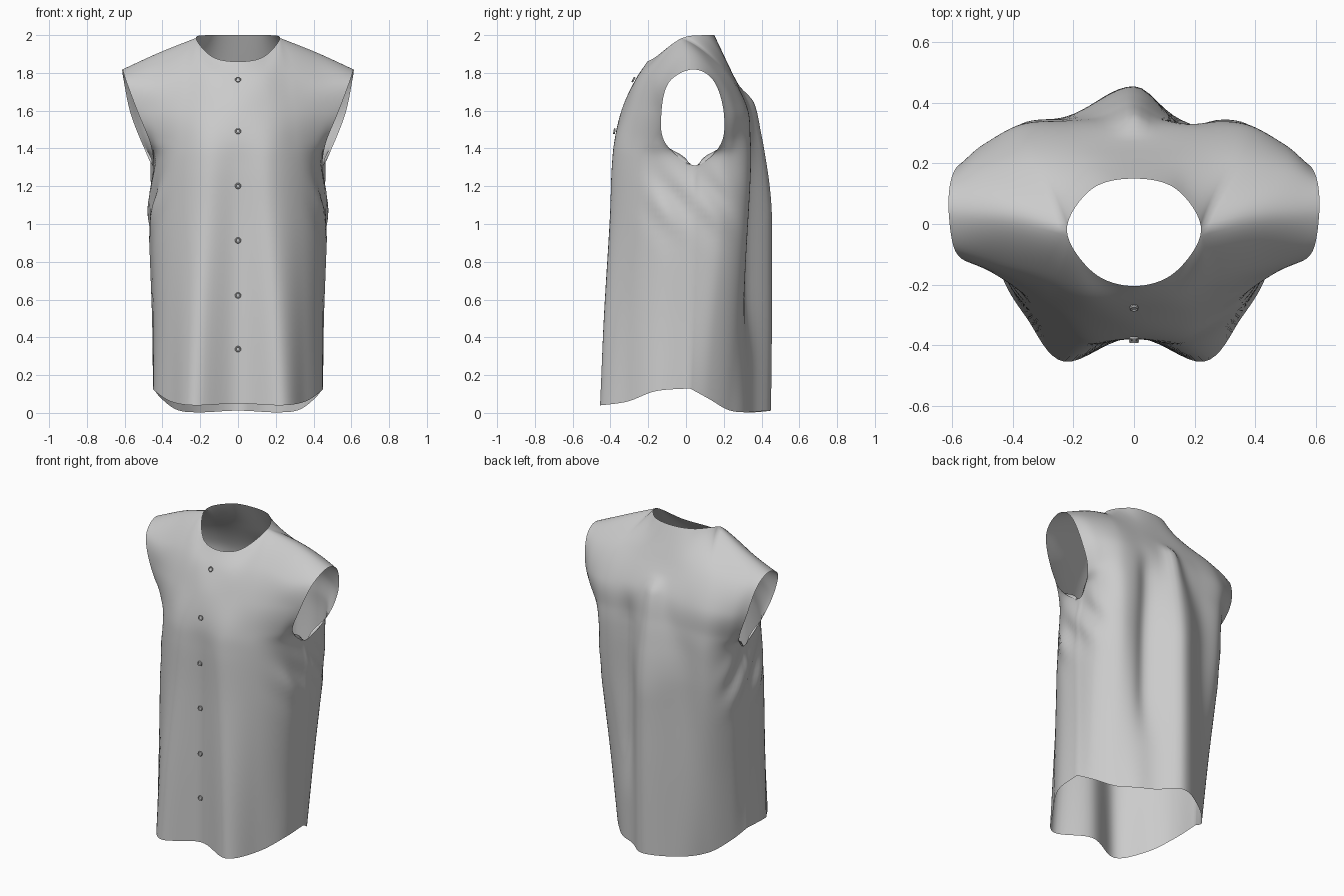
import bpy, bmesh, math
from mathutils import Vector as V

if "Cube" in bpy.data.objects:
    bpy.data.objects.remove(bpy.data.objects["Cube"])

# Half rows of the front and back panels, centre line -> side edge, hem -> shoulder
FRONT = [
    [(0, -.372, .05), (.23, -.455, .04), (.355, -.31, .06), (.44, -.16, .115), (.45, .02, .13)],
    [(0, -.375, .5), (.21, -.434, .5), (.35, -.30, .5), (.435, -.15, .5), (.455, .03, .5)],
    [(0, -.375, 1.0), (.18, -.402, 1.0), (.34, -.29, 1.0), (.44, -.14, 1.0), (.47, .04, 1.0)],
    [(0, -.38, 1.3), (.17, -.387, 1.3), (.33, -.28, 1.3), (.42, -.14, 1.3), (.45, .045, 1.31)],
    [(0, -.375, 1.46), (.17, -.365, 1.45), (.31, -.28, 1.44), (.42, -.18, 1.43), (.465, -.11, 1.43)],
    [(0, -.335, 1.62), (.16, -.31, 1.62), (.3, -.25, 1.61), (.45, -.17, 1.6), (.53, -.13, 1.59)],
    [(0, -.27, 1.76), (.14, -.25, 1.775), (.28, -.17, 1.81), (.45, -.13, 1.76), (.59, -.09, 1.75)],
    [(0, -.205, 1.86), (.135, -.16, 1.885), (.222, -.02, 1.985), (.41, .02, 1.91), (.612, .035, 1.818)],
]
BACK = [
    [(0, .335, .012), (.2, .32, .003), (.32, .225, .015), (.405, .12, .075), (.45, .02, .13)],
    [(0, .34, .5), (.2, .325, .5), (.34, .265, .5), (.43, .15, .5), (.455, .03, .5)],
    [(0, .34, 1.0), (.2, .33, 1.0), (.36, .315, 1.0), (.455, .2, 1.0), (.47, .04, 1.0)],
    [(0, .35, 1.3), (.2, .345, 1.3), (.37, .33, 1.3), (.455, .21, 1.3), (.45, .045, 1.31)],
    [(0, .35, 1.47), (.2, .345, 1.46), (.37, .33, 1.45), (.465, .25, 1.43), (.505, .182, 1.42)],
    [(0, .33, 1.63), (.2, .325, 1.62), (.37, .315, 1.62), (.5, .26, 1.6), (.57, .2, 1.59)],
    [(0, .245, 1.8), (.16, .235, 1.81), (.33, .2, 1.82), (.5, .18, 1.78), (.605, .145, 1.76)],
    [(0, .15, 2.0), (.14, .115, 2.0), (.222, -.02, 1.985), (.41, .02, 1.91), (.612, .035, 1.818)],
]
NU, NV = 32, 70


def spline(pts, t, before=None, after=None):
    """Catmull-Rom through pts, with optional ghost points beyond the ends."""
    pts = [V(p) for p in pts]
    ext = [before or 2 * pts[0] - pts[1]] + pts + [after or 2 * pts[-1] - pts[-2]]
    i = min(int(t), len(pts) - 2)
    f = t - i
    p0, p1, p2, p3 = (V(p) for p in ext[i:i + 4])
    return 0.5 * (2 * p1 + (p2 - p0) * f + (2 * p0 - 5 * p1 + 4 * p2 - p3) * f * f
                  + (3 * p1 - p0 - 3 * p2 + p3) * f ** 3)


def smooth(a, b, x):
    t = max(0, min(1, (x - a) / (b - a)))
    return t * t * (3 - 2 * t)


def bump(x, c, w):
    return math.exp(-((x - c) / w) ** 2)


def across(rows, other, k, a):
    """Point on row k at a = 0 (centre) .. 4 (side edge)."""
    r = rows[k]
    mirror = (-r[1][0], r[1][1], r[1][2])
    if k < 7:
        return spline(r, a, mirror)
    if a <= 2:                      # neckline runs on into the other panel
        return spline(r[:3], a, mirror, other[7][1])
    return spline(r[2:], a - 2)     # shoulder line


def panel_point(rows, u, v):
    other = BACK if rows is FRONT else FRONT
    a, t = abs(u) * 4, v * 7
    col = [across(rows, other, k, a) for k in range(8)]
    # Round the surface over the shoulder, but leave the neck opening free
    free = 2 * col[7] - col[6]
    over = free.lerp(across(other, rows, 6, a), smooth(.25, .7, abs(u)))
    if a < 4:
        p = spline(col, t, None, over)
    elif t <= 3:
        p = spline(col[:4], t)                          # side seam
    else:
        p = spline(col[3:], t - 3, V(other[4][4]), over)  # armhole edge
    p.x = math.copysign(p.x, u) if u else 0
    x, z = p.x, p.z
    edge = 1 - smooth(.75, 1, abs(u))
    if rows is BACK:
        # Centre back pleat: narrow at the top, fanning out, steeper on the +x side
        fan = smooth(1.7, 1.1, z)
        wide = .045 + (.06 if x > 0 else .13) * fan
        amt = .3 * smooth(1.74, 1.64, z) + .7 * smooth(1.65, 1.0, z)
        p.y += edge * amt * .115 * bump(x, 0, wide)
        p.y -= edge * .03 * smooth(1.65, 1.4, z) * smooth(.25, .7, z) * bump(x, .18, .06)
    # Soft drape folds under the arms
    side = bump(abs(u), .85, .18) * bump(z, 1.12, .16)
    p.x += math.copysign(.014, u) * side * math.sin(z * 22 + p.y * 26)
    return p


# Shirt body: two panels welded at side seams and shoulders
bm = bmesh.new()
for rows in (FRONT, BACK):
    grid = [[bm.verts.new(panel_point(rows, i / NU, j / NV)) for i in range(-NU, NU + 1)]
            for j in range(NV + 1)]
    for j in range(NV):
        for i in range(2 * NU):
            q = [grid[j][i], grid[j][i + 1], grid[j + 1][i + 1], grid[j + 1][i]]
            bm.faces.new(q if rows is FRONT else q[::-1])
bmesh.ops.remove_doubles(bm, verts=[v for v in bm.verts if v.is_boundary], dist=.002)
mesh = bpy.data.meshes.new("shirt_body")
bm.to_mesh(mesh)
bm.free()
body = bpy.data.objects.new("shirt_body", mesh)
bpy.context.collection.objects.link(body)
for f in mesh.polygons:
    f.use_smooth = True


# Buttons: small discs with a raised rim, tilted to the front surface
def front_at(z):
    v = min((k / 400 for k in range(401)), key=lambda k: abs(panel_point(FRONT, 0, k).z - z))
    p = panel_point(FRONT, 0, v)
    d = panel_point(FRONT, 0, min(1, v + .01)) - panel_point(FRONT, 0, max(0, v - .01))
    return p, V((0, -d.z, d.y)).normalized()


for n, z in enumerate((.335, .62, .91, 1.2, 1.49, 1.76)):
    p, normal = front_at(z)
    bm = bmesh.new()
    profile = [(0, .007), (.009, .007), (.011, .011), (.014, .011), (.016, .007), (.014, .001), (0, .001)]
    vs = [bm.verts.new((r, 0, h)) for r, h in profile]
    edges = [bm.edges.new(e) for e in zip(vs, vs[1:])]
    bmesh.ops.spin(bm, geom=vs + edges, cent=(0, 0, 0), axis=(0, 0, 1),
                   angle=2 * math.pi, steps=16)
    bmesh.ops.remove_doubles(bm, verts=bm.verts, dist=.0005)
    bmesh.ops.recalc_face_normals(bm, faces=bm.faces)
    me = bpy.data.meshes.new(f"button_{n + 1}")
    bm.to_mesh(me)
    bm.free()
    ob = bpy.data.objects.new(f"button_{n + 1}", me)
    ob.location = p + normal * .003
    ob.rotation_euler = normal.to_track_quat('Z', 'Y').to_euler()
    bpy.context.collection.objects.link(ob)
